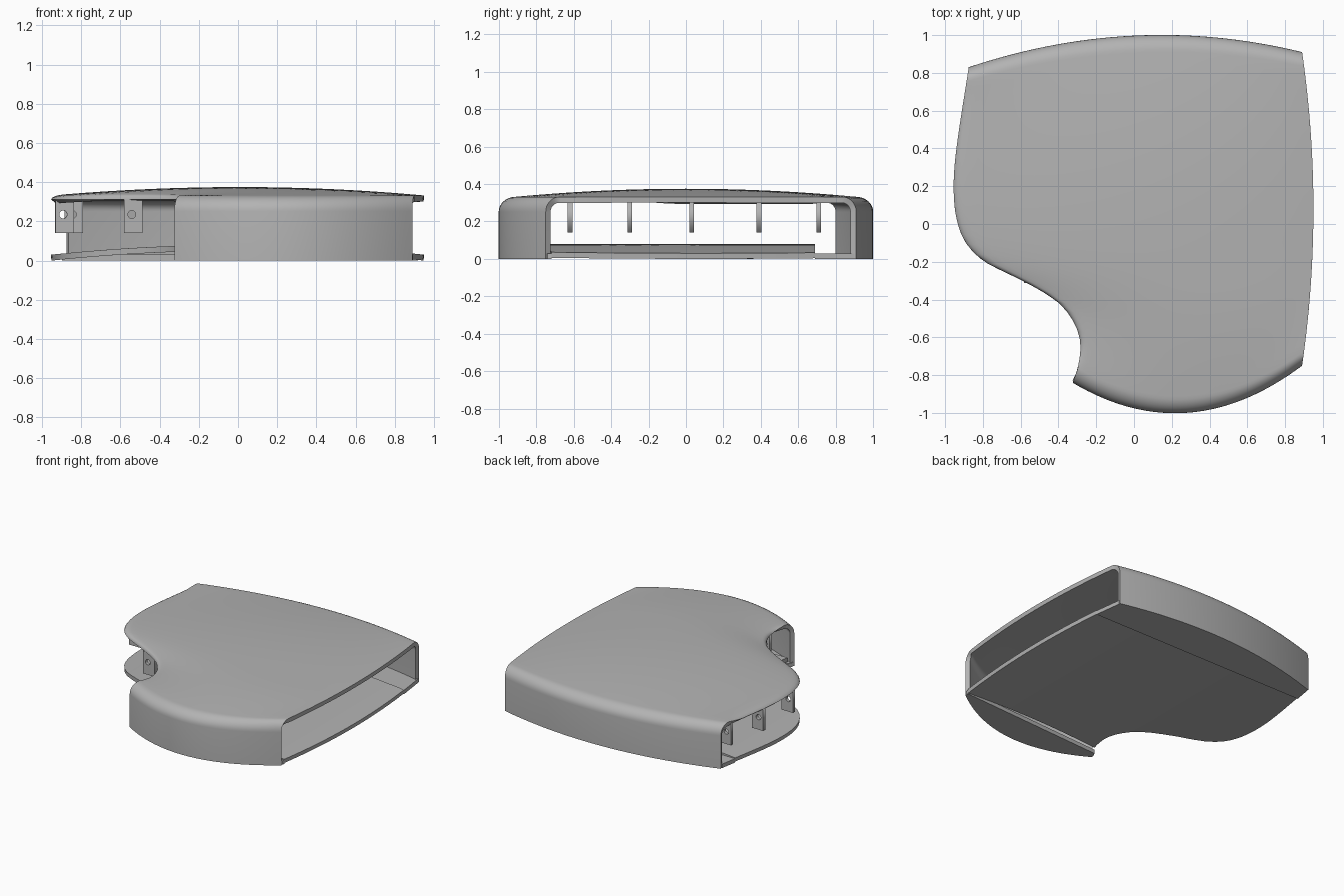
import bpy, bmesh, math
from mathutils import Vector

cube = bpy.data.objects.get("Cube")
if cube:
    bpy.data.objects.remove(cube, do_unlink=True)

grey = bpy.data.materials.new("plain grey")
grey.use_nodes = True
grey.diffuse_color = (0.45, 0.45, 0.45, 1)
grey.node_tree.nodes["Principled BSDF"].inputs["Base Color"].default_value = (0.45, 0.45, 0.45, 1)

# Plan outline: notched right edge given as (y, x) points, the rest as arcs
NOTCH = [(-.84, -.325), (-.75, -.295), (-.62, -.285), (-.5, -.33), (-.4, -.42),
         (-.3, -.59), (-.2, -.79), (-.1, -.89), (.03, -.94), (.2, -.955),
         (.4, -.94), (.83, -.875)]


def notch_x(y):
    """Smooth Hermite curve through the notch points."""
    n = len(NOTCH)
    i = max(k for k in range(n - 1) if k == 0 or NOTCH[k][0] <= y)

    def slope(k):
        a, b = NOTCH[max(k - 1, 0)], NOTCH[min(k + 1, n - 1)]
        return (b[1] - a[1]) / (b[0] - a[0])
    (y0, x0), (y1, x1) = NOTCH[i], NOTCH[i + 1]
    h = y1 - y0
    t = (y - y0) / h
    s = t * t * (3 - 2 * t)
    return (x0 + (x1 - x0) * s + h * slope(i) * t * (1 - t) ** 2
            - h * slope(i + 1) * t * t * (1 - t))


def open_x(y):
    return .89 + .06 * (1 - ((y - .08) / .83) ** 2)


def lerp(a, b, t):
    return a + (b - a) * t


def right_edge(v):
    y = lerp(-.84, .83, v)
    return Vector((notch_x(y), y))


def left_edge(v):
    y = lerp(-.75, .91, v)
    return Vector((open_x(y), y))


def front_arc(u):
    x = lerp(-.325, .89, u)
    d = x - .22
    return Vector((x, -1 + (.16 * (d / .54) ** 2 if d < 0 else .25 * (d / .67) ** 2)))


def back_arc(u):
    x = lerp(-.875, .89, u)
    d = x - .15
    return Vector((x, 1 - (.17 * (d / 1.02) ** 2 if d < 0 else .09 * (d / .74) ** 2)))


def plan(u, v):
    """Blend the four edges into one patch."""
    corners = lerp(lerp(front_arc(0), front_arc(1), u), lerp(back_arc(0), back_arc(1), u), v)
    return lerp(front_arc(u), back_arc(u), v) + lerp(right_edge(v), left_edge(v), u) - corners


def sheet(name, rows, thickness):
    """Grid of points made into a plate; thickness grows below the surface."""
    bm = bmesh.new()
    grid = [[bm.verts.new(p) for p in row] for row in rows]
    for a, b in zip(grid, grid[1:]):
        for i in range(len(a) - 1):
            bm.faces.new((a[i], a[i + 1], b[i + 1], b[i]))
    mesh = bpy.data.meshes.new(name)
    bm.to_mesh(mesh)
    bm.free()
    obj = bpy.data.objects.new(name, mesh)
    bpy.context.collection.objects.link(obj)
    mesh.materials.append(grey)
    mod = obj.modifiers.new("plate", 'SOLIDIFY')
    mod.thickness = thickness
    mod.offset = -1
    bpy.ops.object.select_all(action='DESELECT')
    obj.select_set(True)
    bpy.context.view_layer.objects.active = obj
    bpy.ops.object.modifier_apply(modifier="plate")
    bpy.ops.object.shade_smooth_by_angle(angle=math.radians(35))
    return obj


# Domed cover with front and back walls, rounded where they meet
ROOF, RADIUS, ROLL = .332, .08, .035
columns = [0, .004, .012, .022, ROLL] + [lerp(ROLL, 1, i / 34) for i in range(1, 35)]
fillet = []
for i in range(9):
    a = math.pi / 2 * i / 8
    fillet.append((RADIUS * (1 - math.cos(a)) / 1.75, ROOF - RADIUS + RADIUS * math.sin(a)))
inset = fillet[-1][0]
profile = [(0, 0)] + fillet
profile += [(lerp(inset, 1 - inset, i / 30), ROOF) for i in range(1, 30)]
profile += [(1 - v, z) for v, z in reversed(fillet)] + [(1, 0)]


def cover_point(u, v, z):
    p = plan(u, v)
    if inset <= v <= 1 - inset:
        edge = 4 * (v - inset) * (1 - inset - v)
        z += .043 * 4 * u * (1 - u) * edge / (1 - 2 * inset) ** 2
        if u < ROLL:
            z -= .02 * (1 - math.sqrt(1 - (1 - u / ROLL) ** 2)) * min(1, edge * 4)
    return (p.x, p.y, z)


sheet("cover", [[cover_point(u, v, z) for u in columns] for v, z in profile], .032)

# Arched floor panel between the two openings
steps = [i / 32 for i in range(33)]


def floor_point(u, s, raised=True):
    yr, yl = lerp(-.79, .69, s), lerp(-.72, .69, s)
    p = lerp(Vector((notch_x(yr), yr)), Vector((open_x(yl), yl)), u)
    lift = .05 * max(0, 1 - (p.x / .95) ** 2) if raised else 0
    return Vector((p.x, p.y, .03 + lift))


sheet("floor_panel", [[floor_point(u, s) for u in steps] for s in steps], .03)

# Flat floor strips under the walls
front_line = [floor_point(u, 0, False) for u in steps]
back_line = [floor_point(u, 1, False) for u in steps]
front_rim = [(*(front_arc(u) + Vector((0, .01))), .03) for u in steps]
back_rim = [(*(back_arc(u) - Vector((0, .01))), .03) for u in steps]
sheet("front_floor_strip", [front_rim, front_line], .03)
sheet("back_floor_strip", [back_line, back_rim], .03)


# Hanging tabs with a round hole, along the notched edge
def tab(number, y):
    curve = bpy.data.curves.new("tab", 'CURVE')
    curve.dimensions = '2D'
    curve.fill_mode = 'BOTH'
    curve.extrude = .0125
    hole = [(.04 + .02 * math.cos(a), .235 + .02 * math.sin(a))
            for a in (math.tau * i / 24 for i in range(24))]
    for points in ([(0, .14), (.095, .14), (.095, .312), (0, .312)], hole):
        spline = curve.splines.new('POLY')
        spline.points.add(len(points) - 1)
        for target, (x, z) in zip(spline.points, points):
            target.co = (x, z, 0, 1)
        spline.use_cyclic_u = True
    obj = bpy.data.objects.new(f"tab_{number}", curve)
    bpy.context.collection.objects.link(obj)
    obj.location = (notch_x(y) + .008, y, 0)
    obj.rotation_euler.x = math.pi / 2
    curve.materials.append(grey)
    bpy.ops.object.select_all(action='DESELECT')
    obj.select_set(True)
    bpy.context.view_layer.objects.active = obj
    bpy.ops.object.convert(target='MESH')


for number, y in enumerate((-.62, -.3, .03, .39, .71), 1):
    tab(number, y)
